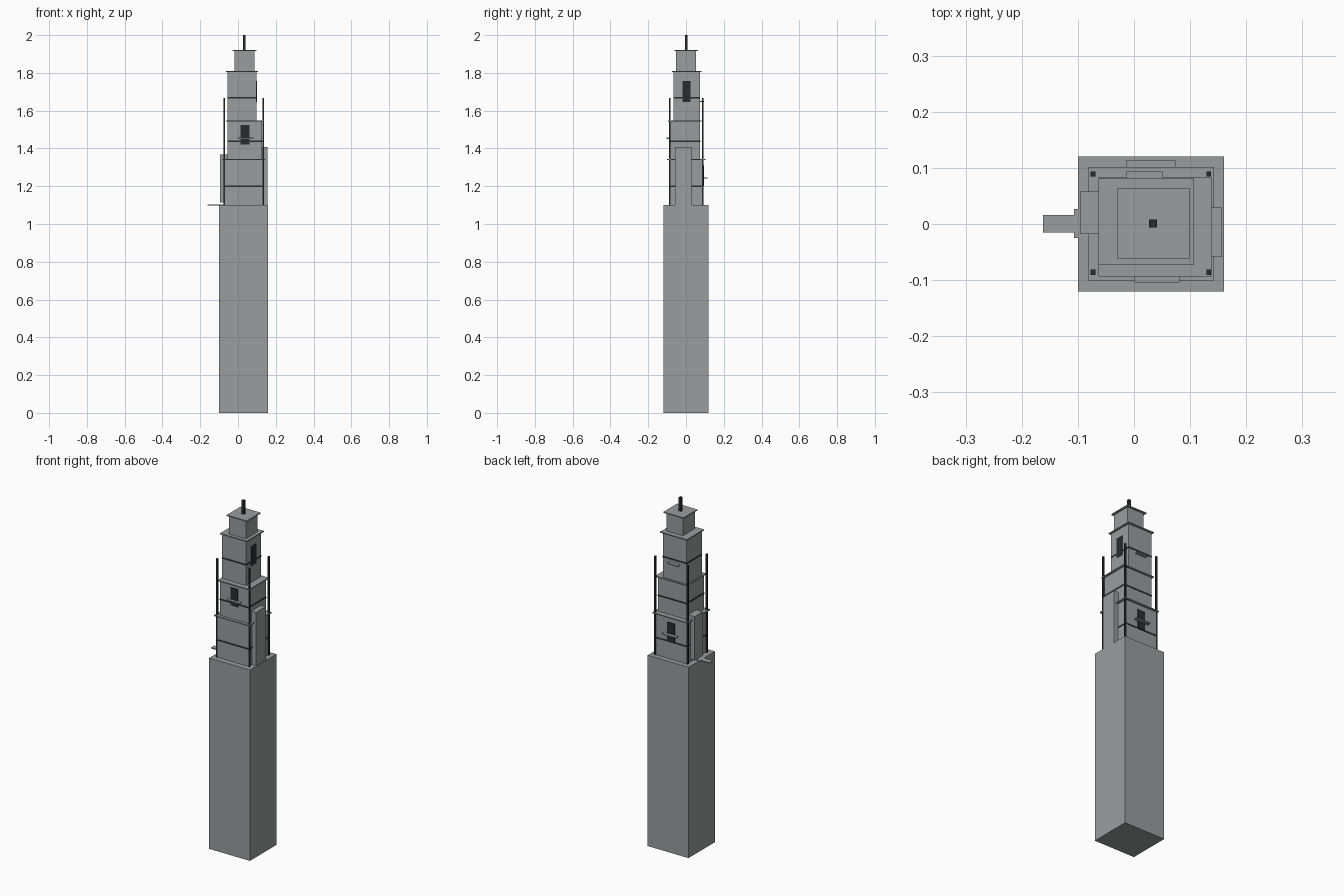
import bpy


def material(name, rgb):
    m = bpy.data.materials.new(name)
    m.diffuse_color = (*rgb, 1)
    return m


STONE = material("grey_stone", (0.32, 0.335, 0.34))
DARK = material("dark_metal", (0.022, 0.025, 0.03))


def box(name, x, y, z, mat=STONE):
    """Axis-aligned box from (min, max) ranges."""
    bpy.ops.mesh.primitive_cube_add(
        size=1, location=[(r[0] + r[1]) / 2 for r in (x, y, z)])
    ob = bpy.context.object
    ob.name = name
    ob.scale = [r[1] - r[0] for r in (x, y, z)]
    bpy.ops.object.transform_apply(location=False, rotation=False, scale=True)
    ob.data.materials.append(mat)
    return ob


def grow(r, d):
    return (r[0] - d, r[1] + d)


# Tall plain shaft
box("shaft", (-0.10, 0.16), (-0.12, 0.12), (0, 1.10))

# Stepped tiers: wall x, wall y, z range, cornice x, cornice y, dark band height
tiers = [
    ((-0.069, 0.131), (-0.088, 0.091), (1.10, 1.342), (-0.081, 0.143), (-0.101, 0.102), 1.20),
    ((-0.055, 0.127), (-0.085, 0.074), (1.342, 1.546), (-0.063, 0.138), (-0.094, 0.083), 1.437),
    ((-0.055, 0.097), (-0.065, 0.073), (1.546, 1.808), (-0.063, 0.107), (-0.073, 0.082), 1.668),
    ((-0.018, 0.088), (-0.054, 0.054), (1.808, 1.918), (-0.029, 0.099), (-0.062, 0.064), None),
]
for i, (x, y, z, cx, cy, band) in enumerate(tiers, 1):
    box(f"tier_wall_{i}", x, y, z)
    box(f"tier_cornice_{i}", cx, cy, (z[1] - 0.003, z[1] + 0.003))
    if band:
        box(f"tier_band_{i}", grow(x, 0.0015), grow(y, 0.0015), (band - 0.004, band + 0.004), DARK)

# Four corner posts
for px in (-0.073, 0.133):
    for py in (-0.086, 0.089):
        box("corner_post", grow((px, px), 0.0042), grow((py, py), 0.0046), (1.10, 1.668), DARK)

# Roof mast
box("mast", (0.027, 0.041), (-0.006, 0.008), (1.918, 2.0), DARK)

# Side buttresses
box("right_buttress", (0.12, 0.157), (-0.059, 0.029), (1.10, 1.408))
box("left_buttress", (-0.096, -0.055), (-0.018, 0.058), (1.115, 1.367))

# Windows as thin plates
box("front_window", (0.013, 0.060), (-0.0885, -0.084), (1.422, 1.525), DARK)
box("back_window", (0.006, 0.054), (0.090, 0.0945), (1.20, 1.31), DARK)
box("right_window", (0.096, 0.100), (-0.019, 0.024), (1.645, 1.757), DARK)

# Balcony ledges
box("front_ledge", (0.001, 0.081), (-0.104, -0.084), (1.451, 1.457))
box("back_low_ledge", (-0.014, 0.074), (0.090, 0.113), (1.24, 1.246))
box("back_high_ledge", (-0.013, 0.052), (0.072, 0.094), (1.645, 1.651))

# Entry plank on the left
box("plank", (-0.162, -0.07), (-0.015, 0.016), (1.098, 1.103))
box("plank_foot", (-0.107, -0.07), (-0.025, 0.027), (1.098, 1.1025))
